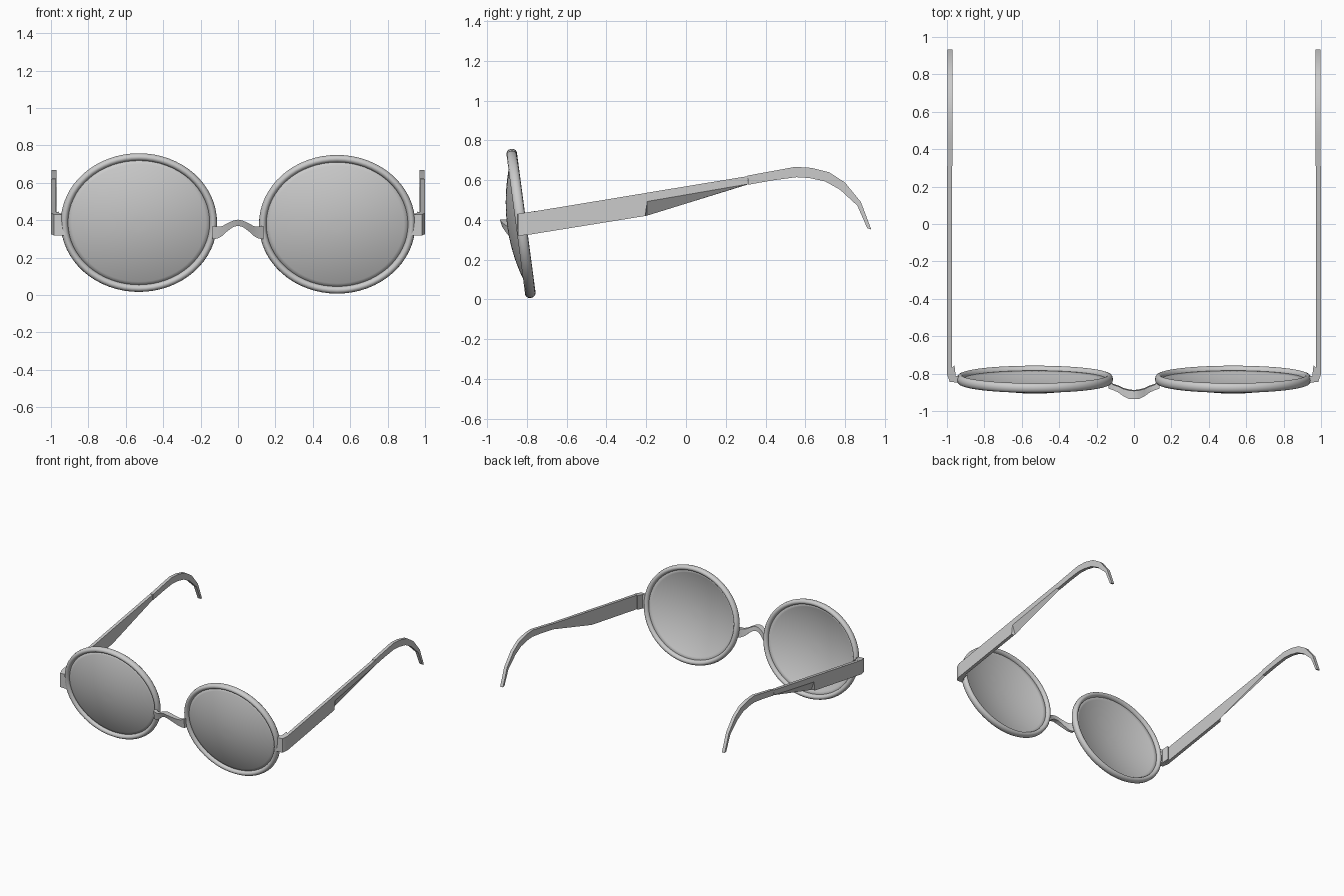
import bpy, bmesh, math

cube = bpy.data.objects.get("Cube")
if cube:
    bpy.data.objects.remove(cube, do_unlink=True)

grey = bpy.data.materials.new("plain grey")
grey.use_nodes = True
grey.diffuse_color = (0.6, 0.6, 0.6, 1)
grey.node_tree.nodes["Principled BSDF"].inputs["Base Color"].default_value = (0.6, 0.6, 0.6, 1)


def make(name, bm, angle=30):
    """Turn a bmesh into a finished object."""
    bmesh.ops.recalc_face_normals(bm, faces=bm.faces)
    mesh = bpy.data.meshes.new(name)
    bm.to_mesh(mesh)
    bm.free()
    mesh.materials.append(grey)
    obj = bpy.data.objects.new(name, mesh)
    bpy.context.collection.objects.link(obj)
    bpy.ops.object.select_all(action='DESELECT')
    obj.select_set(True)
    bpy.context.view_layer.objects.active = obj
    bpy.ops.object.shade_smooth_by_angle(angle=math.radians(angle))
    return obj


def loft(sections, closed=False):
    """Skin a row of equal loops, capping the ends unless closed."""
    bm = bmesh.new()
    rows = [[bm.verts.new(p) for p in s] for s in sections]
    n = len(rows[0])
    pairs = list(zip(rows, rows[1:])) + ([(rows[-1], rows[0])] if closed else [])
    for a, b in pairs:
        for i in range(n):
            j = (i + 1) % n
            bm.faces.new((a[i], a[j], b[j], b[i]))
    if not closed:
        bm.faces.new(rows[0])
        bm.faces.new(rows[-1])
    return bm


def ellipse(rx, rz, y, n=64):
    turns = [2 * math.pi * i / n for i in range(n)]
    return [(rx * math.cos(t), y, rz * math.sin(t)) for t in turns]


# Temple outline: y, top z, outer bottom z, inner bottom z
TEMPLE = [
    (-0.80, 0.437, 0.324, 0.324), (-0.205, 0.535, 0.42, 0.42),
    (-0.195, 0.537, 0.493, 0.422), (0.31, 0.62, 0.58, 0.578),
]
# Ear hook: top point and bottom point as (y, z)
HOOK = [
    ((0.31, 0.623), (0.312, 0.577)), ((0.43, 0.645), (0.435, 0.599)),
    ((0.55, 0.667), (0.555, 0.615)), ((0.63, 0.662), (0.62, 0.611)),
    ((0.72, 0.64), (0.70, 0.594)), ((0.80, 0.588), (0.775, 0.552)),
    ((0.88, 0.49), (0.862, 0.472)), ((0.932, 0.352), (0.912, 0.358)),
]
# Hinge bracket in plan, bent from the rim back to the temple
HINGE = [
    (0.999, -0.77), (0.999, -0.805), (0.985, -0.845), (0.925, -0.848),
    (0.925, -0.82), (0.953, -0.812), (0.96, -0.755), (0.975, -0.77),
]

for side, word in ((1, "left"), (-1, "right")):
    place = (side * 0.53, -0.83, 0.3825 - side * 0.0045)
    tilt = math.radians(7.6)

    # Rim: a tube swept around an oval
    rim_rows = []
    for k in range(12):
        t = 2 * math.pi * k / 12
        a, d = 0.02 * math.cos(t), 0.026 * math.sin(t)
        rim_rows.append(ellipse(0.398 + a, 0.354 + a, d))
    rim = make(word + "_rim", loft(rim_rows, closed=True), 60)

    # Lens: a thin shallow dome bulging forward
    rows = []
    for k in range(1, 13):
        s = k / 12
        rows.append(ellipse(0.39 * s, 0.346 * s, -0.07 * (1 - s * s)))
    bm = loft(rows)
    bm.faces.ensure_lookup_table()
    bm.faces.remove(bm.faces[-1])
    lens = make(word + "_lens", bm, 60)
    skin = lens.modifiers.new("thickness", 'SOLIDIFY')
    skin.thickness = 0.006

    for part in (rim, lens):
        part.location = place
        part.rotation_euler.x = tilt

    # Temple arm with the cut-away underside
    out, inn = side * 0.999, side * 0.974
    make(word + "_temple", loft([
        [(out, y, top), (inn, y, top), (inn, y, low_in), (out, y, low_out)]
        for y, top, low_out, low_in in TEMPLE]), 20)

    # Curved ear hook, slightly inset from the arm
    out, inn = side * 0.996, side * 0.971
    make(word + "_ear_hook", loft([
        [(out, *top), (inn, *top), (inn, *low), (out, *low)]
        for top, low in HOOK]), 20)

    # Hinge bracket following the slope of the arm
    make(word + "_hinge", loft([
        [(side * x, y, z + 0.165 * (y + 0.8)) for x, y in HINGE]
        for z in (0.326, 0.438)]), 20)

# Nose bridge half profile: x, front y, back y, top z, bottom z
BRIDGE = [
    (0.0, -0.937, -0.892, 0.403, 0.37), (0.025, -0.936, -0.89, 0.398, 0.364),
    (0.055, -0.922, -0.882, 0.384, 0.343), (0.085, -0.9, -0.868, 0.368, 0.315),
    (0.11, -0.889, -0.86, 0.365, 0.302), (0.135, -0.88, -0.84, 0.37, 0.298),
]
half = [(-x, *rest) for x, *rest in reversed(BRIDGE[1:])]
make("nose_bridge", loft([
    [(x, front, top), (x, back, top), (x, back + 0.005, low), (x, front + 0.012, low)]
    for x, front, back, top, low in half + BRIDGE]), 40)
